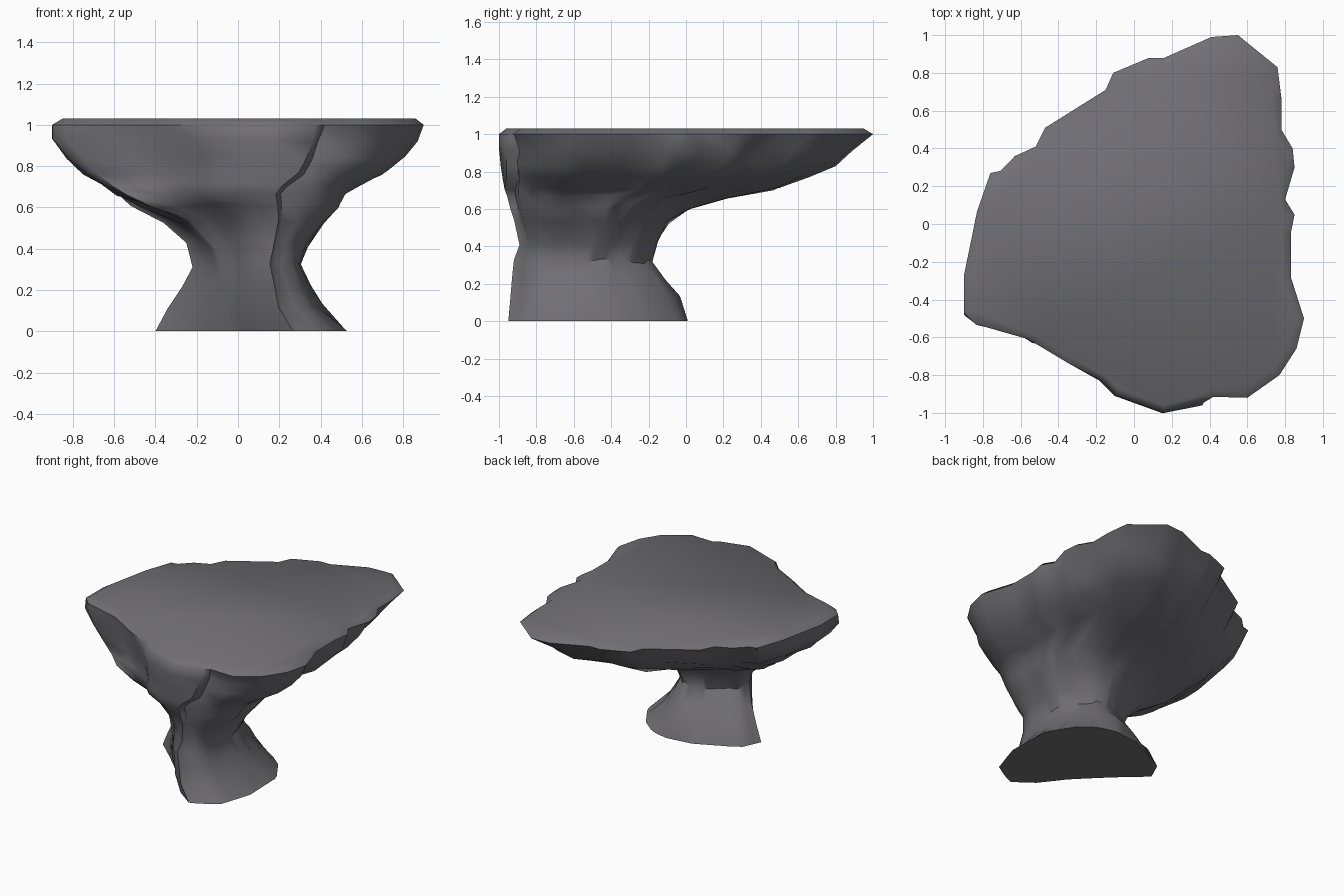
import bpy, bmesh, math, random

if "Cube" in bpy.data.objects:
    bpy.data.objects.remove(bpy.data.objects["Cube"])
random.seed(4)

# outline of the cap and of the foot, seen from the top
CAP = [(.55, 1), (.76, .83), (.78, .67), (.78, .5), (.84, .4), (.85, .3), (.8, .13), (.85, .05),
       (.83, -.05), (.83, -.28), (.9, -.5), (.86, -.66), (.77, -.8), (.6, -.92), (.42, -.915),
       (.37, -.945), (.16, -1), (-.09, -.91), (-.17, -.83), (-.36, -.73), (-.56, -.61),
       (-.84, -.53), (-.9, -.47), (-.9, -.27), (-.83, .07), (-.76, .27), (-.71, .28),
       (-.63, .36), (-.52, .41), (-.47, .51), (-.15, .71), (-.11, .8), (.08, .88),
       (.16, .88), (.41, .99)]
FOOT = [(-.4, -.3), (-.2, -.48), (0, -.68), (.12, -.84), (.27, -.95), (.45, -.86), (.53, -.62),
        (.52, -.3), (.38, -.08), (.2, .01), (-.1, -.03), (-.34, -.17)]

# height, x range, y range, blend from foot (0) to cap (1)
RINGS = [(0, -.40, .53, -.95, .01, 0), (.12, -.34, .41, -.94, -.03, .05),
         (.22, -.27, .35, -.93, -.11, .1), (.32, -.22, .305, -.92, -.18, .15),
         (.42, -.25, .34, -.89, -.15, .25), (.53, -.36, .42, -.92, -.09, .4),
         (.61, -.52, .49, -.94, .03, .55), (.66, -.59, .52, -.955, .22, .7),
         (.71, -.66, .59, -.97, .5, .8), (.77, -.75, .72, -.98, .66, .88),
         (.84, -.83, .81, -.99, .80, .94), (.92, -.9, .87, -1, .89, .97),
         (1.0, -.9, .9, -1, 1, 1), (1.03, -.85, .86, -.96, .95, 1)]


def fit(pts, x0, x1, y0, y1):
    """Stretch an outline to fill a box."""
    xs, ys = [p[0] for p in pts], [p[1] for p in pts]
    return [(x0 + (x - min(xs)) / (max(xs) - min(xs)) * (x1 - x0),
             y0 + (y - min(ys)) / (max(ys) - min(ys)) * (y1 - y0)) for x, y in pts]


def on_outline(pts, a):
    """Point where a ray at angle a from the origin leaves the outline."""
    dx, dy = math.cos(a), math.sin(a)
    for (px, py), (qx, qy) in zip(pts, pts[1:] + pts[:1]):
        ex, ey = qx - px, qy - py
        det = ex * dy - ey * dx
        if abs(det) < 1e-9:
            continue
        s = (py * dx - px * dy) / det
        r = (px + s * ex) * dx + (py + s * ey) * dy
        if -1e-6 <= s <= 1 + 1e-6 and r > 0:
            return r * dx, r * dy
    return dx * .7, dy * .7


cap = fit(CAP, -1, 1, -1, 1)
foot_outline = fit(FOOT, -1, 1, -1, 1)
foot = [on_outline(foot_outline, math.atan2(y, x)) for x, y in cap]
lumps = [random.uniform(-.03, .03) for _ in cap]

# loft the rings into one rock
bm = bmesh.new()
rows = []
for i, (z, x0, x1, y0, y1, t) in enumerate(RINGS):
    pts = []
    for f, c, l in zip(foot, cap, lumps):
        k = 1 + (l + random.uniform(-.012, .012) if 0 < i < 12 else 0)
        pts.append(((f[0] + (c[0] - f[0]) * t) * k, (f[1] + (c[1] - f[1]) * t) * k))
    jit = .014 if 0 < i < 12 else 0
    rows.append([bm.verts.new((x, y, z + random.uniform(-jit, jit)))
                 for x, y in fit(pts, x0, x1, y0, y1)])
n = len(cap)
for a, b in zip(rows, rows[1:]):
    for j in range(n):
        bm.faces.new((a[j], a[(j + 1) % n], b[(j + 1) % n], b[j]))
bm.faces.new(rows[0])
bm.faces.new(rows[-1])
bmesh.ops.recalc_face_normals(bm, faces=bm.faces)
mesh = bpy.data.meshes.new("mushroom_rock")
bm.to_mesh(mesh)
bm.free()
rock = bpy.data.objects.new("mushroom_rock", mesh)
bpy.context.collection.objects.link(rock)

# stone colour
stone = bpy.data.materials.new("grey_stone")
stone.diffuse_color = (.165, .16, .175, 1)
stone.use_nodes = True
stone.node_tree.nodes["Principled BSDF"].inputs["Base Color"].default_value = stone.diffuse_color
mesh.materials.append(stone)

bpy.context.view_layer.objects.active = rock
rock.select_set(True)
bpy.ops.object.shade_smooth_by_angle(angle=math.radians(50))
